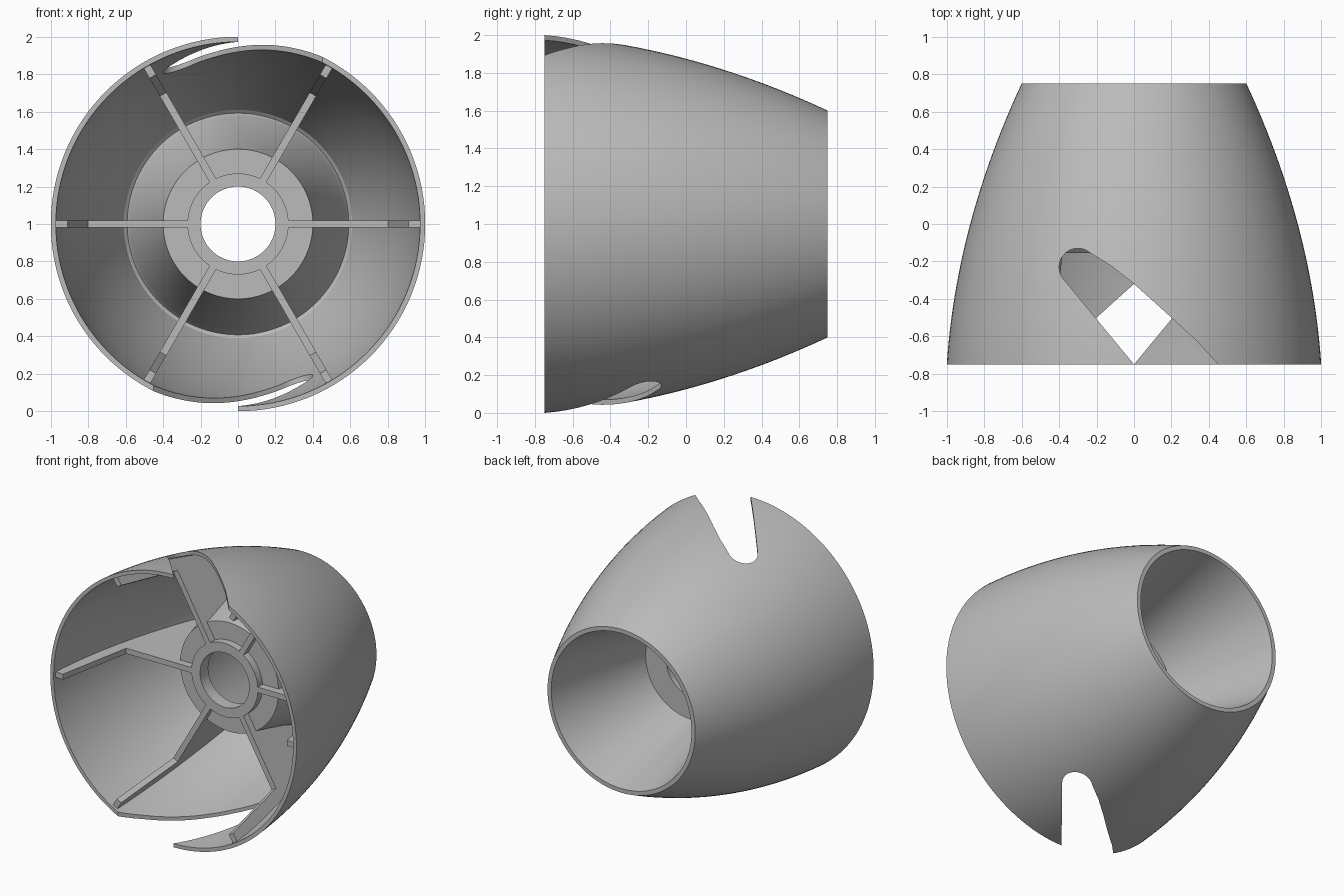
import bpy, bmesh, math
from mathutils import Matrix, Vector

cube = bpy.data.objects.get("Cube")
if cube:
    bpy.data.objects.remove(cube, do_unlink=True)

FRONT, BACK, WALL = -0.75, 0.75, 0.027
CENTRE = Vector((0, 0, 1))

grey = bpy.data.materials.new("plain_grey")
grey.use_nodes = True
grey.diffuse_color = (0.5, 0.5, 0.5, 1)
grey.node_tree.nodes["Principled BSDF"].inputs["Base Color"].default_value = (0.5, 0.5, 0.5, 1)


def make(name, bm):
    bmesh.ops.recalc_face_normals(bm, faces=bm.faces[:])
    mesh = bpy.data.meshes.new(name)
    bm.to_mesh(mesh)
    bm.free()
    mesh.materials.append(grey)
    ob = bpy.data.objects.new(name, mesh)
    bpy.context.collection.objects.link(ob)
    return ob


def prism(bm, points, depth):
    """Extrude a closed outline of 3D points along a vector."""
    face = bm.faces.new([bm.verts.new(p) for p in points])
    top = bmesh.ops.extrude_face_region(bm, geom=[face])["geom"]
    verts = [v for v in top if isinstance(v, bmesh.types.BMVert)]
    bmesh.ops.translate(bm, verts=verts, vec=depth)
    return list(set(verts) | set(face.verts))


def outer(y):
    t = y - FRONT
    return 1 - 0.067 * t - 0.133 * t * t


def steps(a, b, n):
    return [a + (b - a) * i / n for i in range(n + 1)]


# Curved shell, tapered rear cup and hub ring, as one turned profile of (radius, y)
profile = [(outer(y), y) for y in steps(FRONT, BACK, 24)]
profile += [(0.57, BACK), (0.37, -0.06), (0.2, -0.06), (0.2, -0.155),
            (0.27, -0.155), (0.27, -0.1), (0.4, -0.1), (0.575, 0.66), (0.592, 0.685)]
profile += [(outer(y) - WALL, y) for y in steps(0.67, FRONT, 24)]
bm = bmesh.new()
ring = [bm.verts.new((r, y, 0)) for r, y in profile]
edges = [bm.edges.new((ring[i - 1], ring[i])) for i in range(len(ring))]
bmesh.ops.spin(bm, geom=ring + edges, cent=(0, 0, 0), axis=(0, 1, 0),
               angle=math.tau, steps=128)
bmesh.ops.remove_doubles(bm, verts=bm.verts[:], dist=1e-4)
bmesh.ops.translate(bm, verts=bm.verts[:], vec=CENTRE)
shell = make("shell", bm)

# Two slanted slots, half a turn apart, open at the front edge
tip, radius = Vector((-0.3, -0.23)), 0.1
arc = [tip + radius * Vector((math.cos(a), math.sin(a)))
       for a in steps(math.radians(50), math.radians(217), 16)]
slot = [(0.0, FRONT), (-0.01, -0.8), (0.51, -0.8), (0.45, FRONT), (0.33, -0.62),
        (0.2, -0.5), (0.0, -0.32), (-0.12, -0.225)] + [tuple(p) for p in arc]
bm = bmesh.new()
prism(bm, [(x, y, 1.5) for x, y in slot], (0, 0, 0.8))
low = prism(bm, [(x, y, 1.5) for x, y in slot], (0, 0, 0.8))
bmesh.ops.rotate(bm, verts=low, cent=CENTRE, matrix=Matrix.Rotation(math.pi, 3, 'Y'))
cutter = make("slot_cutter", bm)
cutter.hide_render = True

cut = shell.modifiers.new("slots", 'BOOLEAN')
cut.operation, cut.solver, cut.object = 'DIFFERENCE', 'EXACT', cutter
bpy.context.view_layer.objects.active = shell
shell.select_set(True)
bpy.ops.object.modifier_apply(modifier=cut.name)
bpy.data.objects.remove(cutter, do_unlink=True)
bpy.ops.object.shade_smooth_by_angle(angle=math.radians(25))

# Six radial ribs joining hub, cup and shell, stepped forward near the shell
lip = FRONT + 0.02
outline = [(0.22, -0.155), (0.8, -0.155), (0.91, lip)]
outline += [(outer(y) - WALL / 2, y) for y in steps(lip, 0.68, 20)]
outline += [(0.385, -0.08), (0.22, -0.08)]
for i in range(6):
    bm = bmesh.new()
    prism(bm, [(r, y, -0.02) for r, y in outline], (0, 0, 0.04))
    bmesh.ops.rotate(bm, verts=bm.verts[:], cent=(0, 0, 0),
                     matrix=Matrix.Rotation(i * math.tau / 6, 3, 'Y'))
    bmesh.ops.translate(bm, verts=bm.verts[:], vec=CENTRE)
    make(f"rib_{i + 1}", bm)
